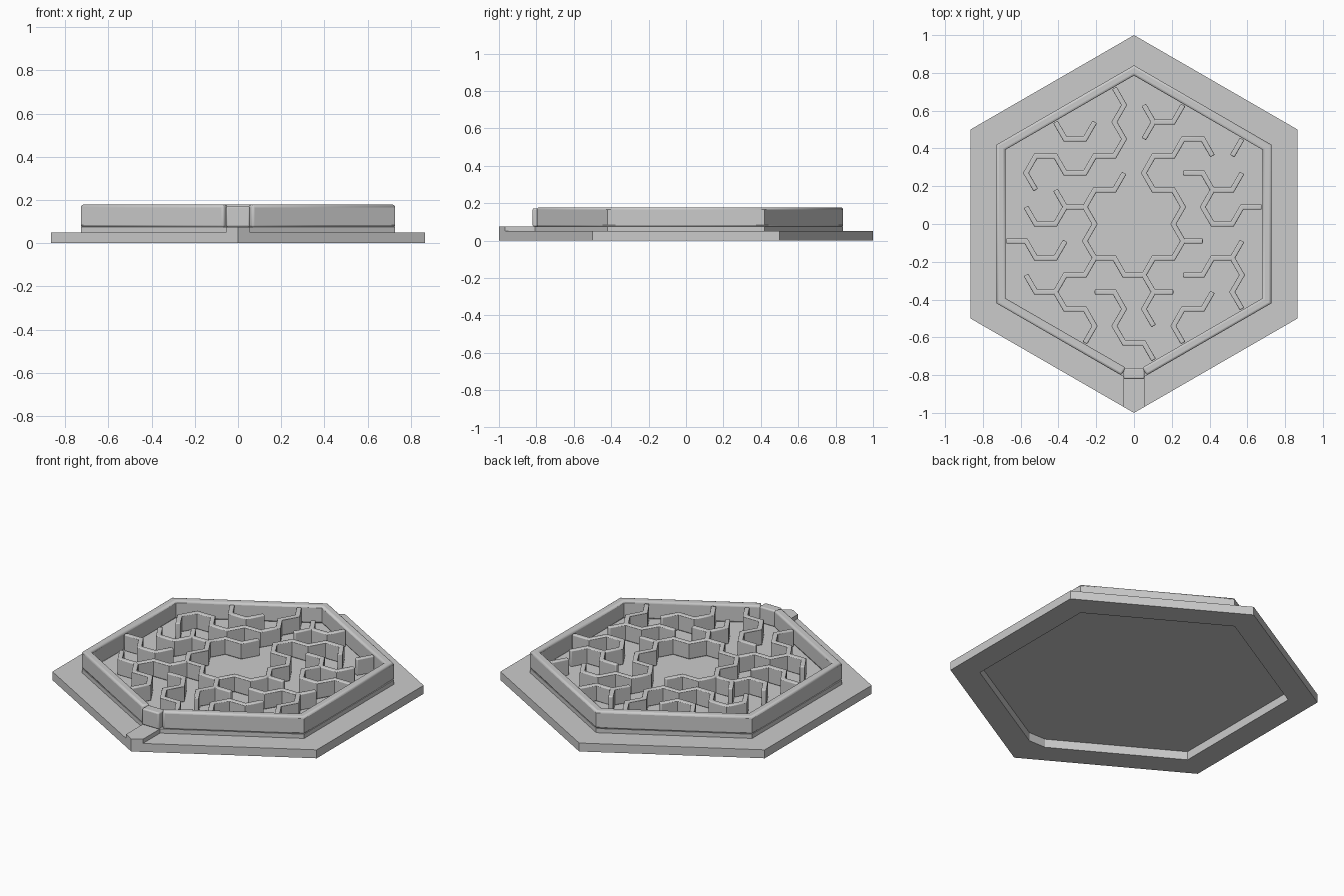
import bpy, bmesh
from math import cos, sin, radians
from mathutils import Vector

if "Cube" in bpy.data.objects:
    bpy.data.objects.remove(bpy.data.objects["Cube"])

GAP = 0.055                  # half width of the exit at the front corner
U, V = 0.052, 0.09           # honeycomb grid steps


def finish(name, bm, bevel=0, segments=3):
    bmesh.ops.recalc_face_normals(bm, faces=bm.faces)
    mesh = bpy.data.meshes.new(name)
    bm.to_mesh(mesh)
    bm.free()
    ob = bpy.data.objects.new(name, mesh)
    bpy.context.collection.objects.link(ob)
    if bevel:
        mod = ob.modifiers.new("soft_edges", 'BEVEL')
        mod.width, mod.segments, mod.limit_method = bevel, segments, 'ANGLE'
        mod.angle_limit = radians(65)
        bpy.context.view_layer.objects.active = ob
        ob.select_set(True)
        bpy.ops.object.shade_smooth_by_angle(angle=radians(40))
        ob.select_set(False)
    return ob


def hexagon(r, tip):
    """Corners counterclockwise from the exit, front corner split at the gap."""
    pts = [(r * cos(radians(a)), r * sin(radians(a))) for a in range(-30, 240, 60)]
    y = -r + GAP * 0.577
    return [(0, tip), (GAP, y)] + pts + [(-GAP, y)]


def prism(name, pts, z0, z1, bevel=0):
    bm = bmesh.new()
    rings = [[bm.verts.new((x, y, z)) for x, y in pts] for z in (z0, z1)]
    bm.faces.new(rings[0])
    bm.faces.new(rings[1])
    n = len(pts)
    for i in range(n):
        j = (i + 1) % n
        bm.faces.new((rings[0][i], rings[0][j], rings[1][j], rings[1][i]))
    return finish(name, bm, bevel)


def wall(name, pts, width, z0, z1, bevel):
    """Mitred wall of constant width along an open path."""
    p = [Vector(q) for q in pts]
    dirs = [(b - a).normalized() for a, b in zip(p, p[1:])]
    bm = bmesh.new()
    rings = []
    for i, q in enumerate(p):
        d0, d1 = dirs[max(i - 1, 0)], dirs[min(i, len(dirs) - 1)]
        n0, n1 = Vector((-d0.y, d0.x)), Vector((-d1.y, d1.x))
        off = (n0 + n1) / (1 + n0.dot(n1)) * width / 2
        rings.append([bm.verts.new((*c, z)) for c, z in
                      ((q + off, z0), (q + off, z1), (q - off, z1), (q - off, z0))])
    for a, b in zip(rings, rings[1:]):
        for k in range(4):
            m = (k + 1) % 4
            bm.faces.new((a[k], a[m], b[m], b[k]))
    bm.faces.new(rings[0])
    bm.faces.new(rings[-1])
    return finish(name, bm, bevel)


# Base plate: hexagonal frame, open below the floor
outer = hexagon(1.0, -1.0)
inner = hexagon(0.84, -0.84 + GAP * 0.577)
bm = bmesh.new()
loops = [[bm.verts.new((x, y, z)) for x, y in pts]
         for pts, z in ((outer, 0), (outer, 0.05), (inner, 0.05), (inner, 0))]
for k in range(4):
    a, b = loops[k], loops[(k + 1) % 4]
    for i in range(8):
        j = (i + 1) % 8
        bm.faces.new((a[i], a[j], b[j], b[i]))
finish("base_frame", bm)

# Floor and exit ramp
prism("maze_floor", inner, 0.05, 0.075)
ye = -1 + GAP * 0.577
prism("exit_ramp", [(-GAP, -0.8), (-GAP, ye), (0, -1), (GAP, ye), (GAP, -0.8)], 0.05, 0.075)

# Rim wall, open at the front corner
wall("rim_wall", hexagon(0.813, 0)[1:], 0.047, 0.072, 0.178, 0.012)

# Gate block closing the exit
prism("exit_gate", [(-GAP, -0.82), (GAP, -0.82), (GAP, -0.762), (-GAP, -0.762)],
      0.075, 0.172, 0.008)

# Maze walls as walks on the honeycomb: start cell corner, then steps
# h/H = horizontal right/left, e/n = right down/up, w/q = left down/up
STEP = {'h': (2, 0), 'H': (-2, 0), 'e': (1, -1), 'n': (1, 1), 'w': (-1, -1), 'q': (-1, 1)}
WALKS = [
    (-2, 8, "ewewHwHqHwe"),       # back left
    (-8, 6, "ehn"),
    (1, 7, "ewq"[:2]), (2, 6, "hn"),
    (11, 5, "w"),
    (8, 4, "qHwHwehewewHwHqHqnqnhn"),   # central ring
    (5, -1, "h"),
    (-5, 1, "Hq"), (-7, 1, "wHq"),      # left branches
    (1, -3, "eh"), (2, -4, "we"),       # front branches
    (-4, -2, "wHwHq"), (-8, -4, "ehew"),
    (-13, -1, "hehn"),
    (-4, -4, "hewehe"),
    (5, -7, "qnhn"),
    (5, -3, "hnhn"), (10, -2, "ewe"),
    (5, 3, "hehn"), (8, 2, "wehnh"),
]
for i, (u, v, steps) in enumerate(WALKS):
    path = [(u * U, v * V)]
    for s in steps:
        u, v = u + STEP[s][0], v + STEP[s][1]
        path.append((u * U, v * V))
    wall(f"maze_wall_{i + 1}", path, 0.027, 0.072, 0.17, 0.006)
